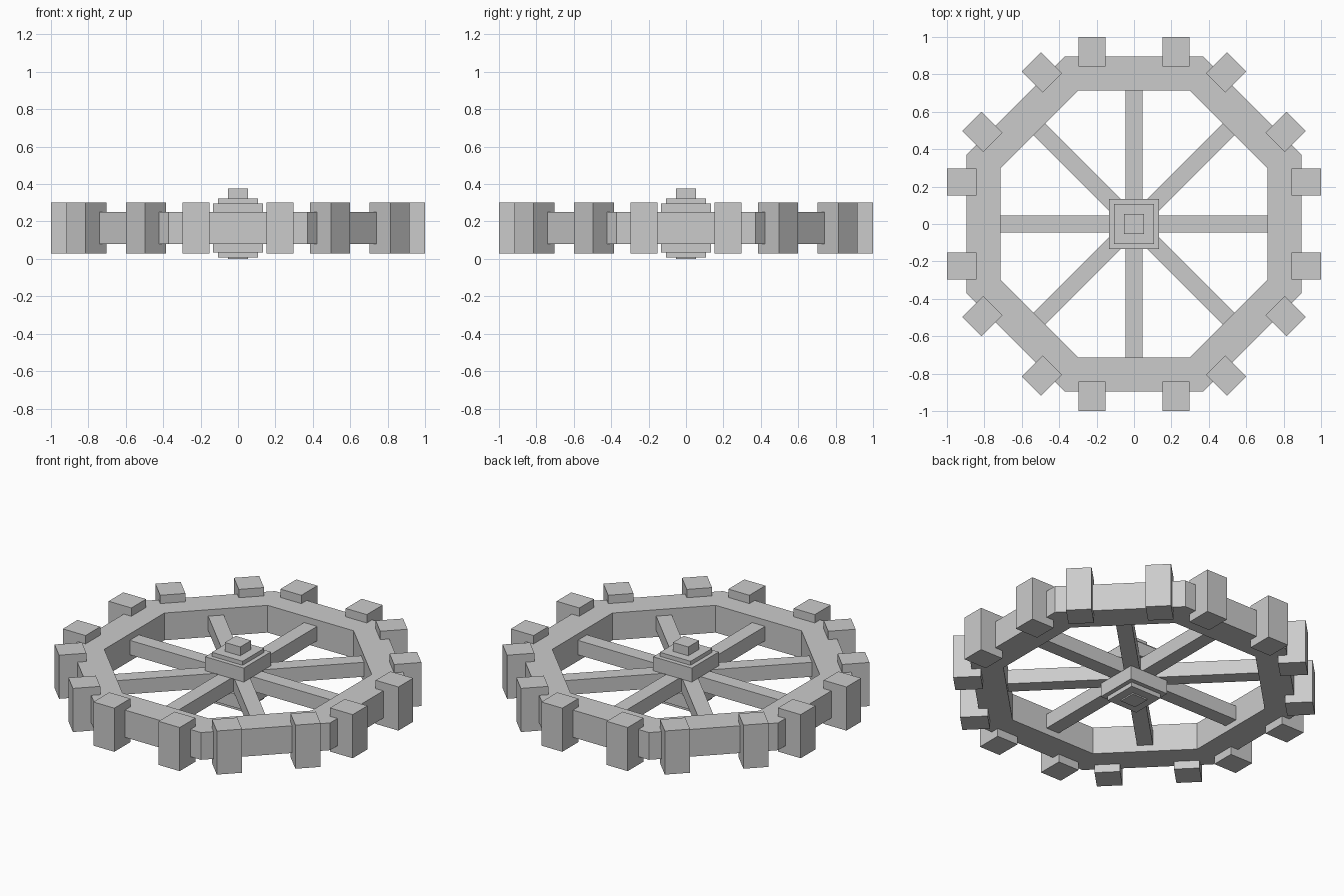
import bpy, bmesh, math
from mathutils import Matrix

if "Cube" in bpy.data.objects:
    bpy.data.objects.remove(bpy.data.objects["Cube"])

grey = bpy.data.materials.new("plain_grey")
grey.diffuse_color = (0.6, 0.6, 0.6, 1)
grey.use_nodes = True
grey.node_tree.nodes["Principled BSDF"].inputs["Base Color"].default_value = grey.diffuse_color


def finish(name, bm):
    bmesh.ops.recalc_face_normals(bm, faces=bm.faces)
    me = bpy.data.meshes.new(name)
    bm.to_mesh(me)
    bm.free()
    me.materials.append(grey)
    ob = bpy.data.objects.new(name, me)
    bpy.context.collection.objects.link(ob)
    return ob


def box(name, x, y, z, angle=0.0):
    """Box from (min, max) ranges, turned about the wheel axis."""
    bm = bmesh.new()
    size = [b - a for a, b in (x, y, z)]
    mid = [(a + b) / 2 for a, b in (x, y, z)]
    m = Matrix.Rotation(angle, 4, 'Z') @ Matrix.Translation(mid) @ Matrix.Diagonal((*size, 1))
    bmesh.ops.create_cube(bm, size=1, matrix=m)
    return finish(name, bm)


# Octagonal rim: rectangular section swept round eight corners
bm = bmesh.new()
section = [(0.715, 0.08), (0.895, 0.08), (0.895, 0.25), (0.715, 0.25)]
rings = []
for i in range(8):
    a = math.pi / 8 + i * math.pi / 4
    k = 1 / math.cos(math.pi / 8)  # flat distance to corner radius
    rings.append([bm.verts.new((r * k * math.cos(a), r * k * math.sin(a), z)) for r, z in section])
for i in range(8):
    p, q = rings[i], rings[(i + 1) % 8]
    for j in range(4):
        n = (j + 1) % 4
        bm.faces.new((p[j], p[n], q[n], q[j]))
finish("rim", bm)

# Eight spokes, and two teeth on each side of the rim
for i in range(8):
    a = i * math.pi / 4
    box(f"spoke_{i}", (0, 0.725), (-0.045, 0.045), (0.12, 0.21), a)
    for side, y in (("a", (0.153, 0.298)), ("b", (-0.298, -0.153))):
        box(f"tooth_{i}{side}", (0.843, 1.0), y, (0.03, 0.302), a)

# Stepped square hub plates above and below the spokes
for name, h, z in (
    ("hub_upper_plate", 0.133, (0.21, 0.297)),
    ("hub_upper_step", 0.106, (0.297, 0.322)),
    ("axle_cap", 0.053, (0.322, 0.377)),
    ("hub_lower_plate", 0.133, (0.035, 0.12)),
    ("hub_lower_step", 0.106, (0.008, 0.035)),
    ("axle_foot", 0.053, (0.0, 0.008)),
):
    box(name, (-h, h), (-h, h), z)
